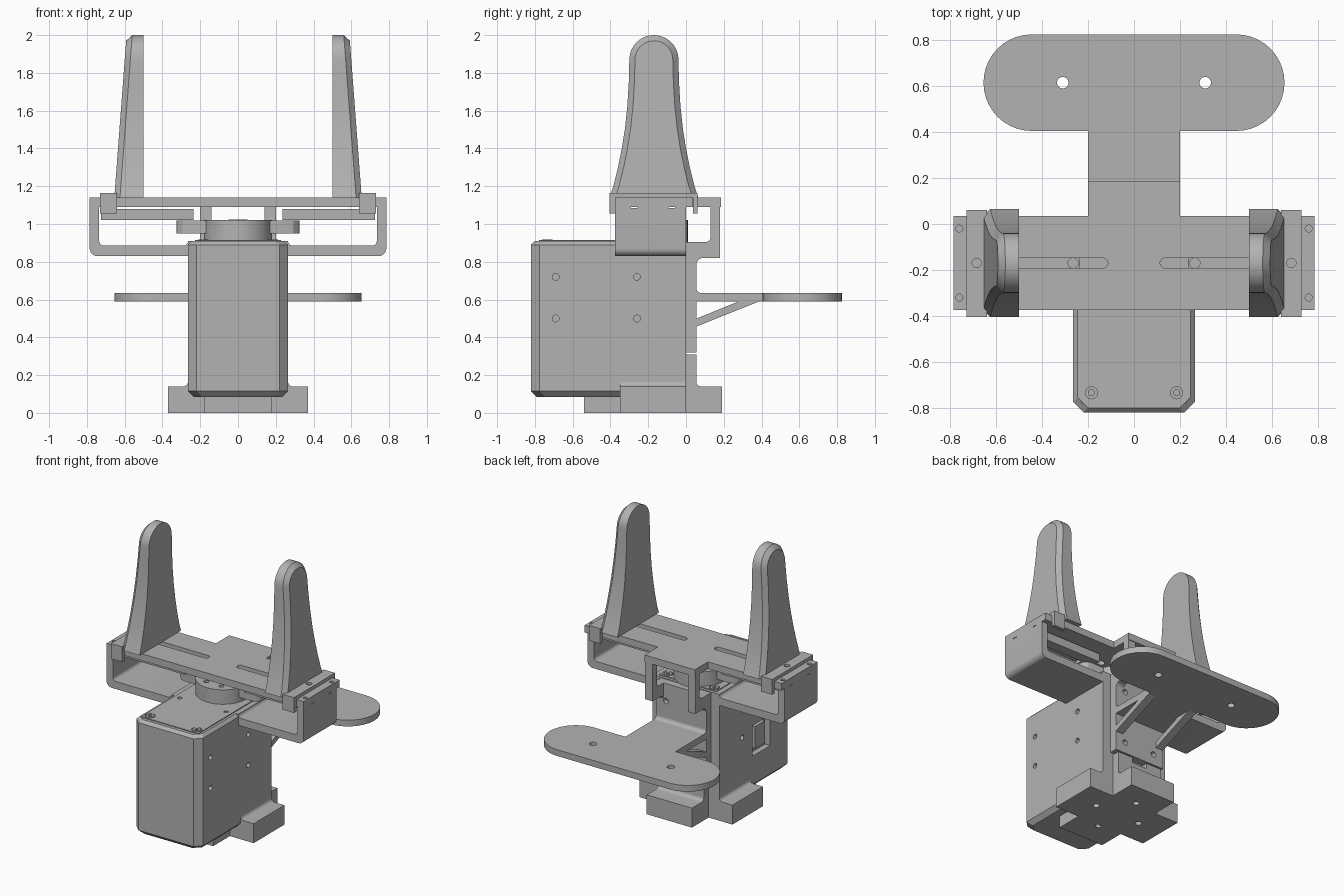
import bpy, bmesh
from math import sin, cos, pi, radians

if "Cube" in bpy.data.objects:
    bpy.data.objects.remove(bpy.data.objects["Cube"])

grey = bpy.data.materials.new("matte grey")
grey.use_nodes = True
COLOUR = (0.45, 0.45, 0.45, 1)
grey.diffuse_color = COLOUR
grey.node_tree.nodes["Principled BSDF"].inputs["Base Color"].default_value = COLOUR

CY = -0.17   # centre line of the rotating axis


def loft(name, loops):
    """Skin a stack of equal-length 3D loops and cap both ends."""
    bm = bmesh.new()
    rings = [[bm.verts.new(p) for p in loop] for loop in loops]
    n = len(rings[0])
    for a, b in zip(rings, rings[1:]):
        for i in range(n):
            j = (i + 1) % n
            bm.faces.new((a[i], a[j], b[j], b[i]))
    bm.faces.new(rings[0])
    bm.faces.new(rings[-1])
    bmesh.ops.recalc_face_normals(bm, faces=bm.faces)
    mesh = bpy.data.meshes.new(name)
    bm.to_mesh(mesh)
    bm.free()
    mesh.materials.append(grey)
    finish(mesh)
    obj = bpy.data.objects.new(name, mesh)
    bpy.context.scene.collection.objects.link(obj)
    return obj


def finish(mesh):
    mesh.shade_smooth()
    mesh.set_sharp_from_angle(angle=radians(28))


def prism(name, pts, axis, lo, hi):
    """Extrude a 2D profile along an axis."""
    place = {"x": lambda p, t: (t, p[0], p[1]),
             "y": lambda p, t: (p[0], t, p[1]),
             "z": lambda p, t: (p[0], p[1], t)}[axis]
    return loft(name, [[place(p, t) for p in pts] for t in (lo, hi)])


def box(name, x0, x1, y0, y1, z0, z1):
    return prism(name, [(x0, y0), (x1, y0), (x1, y1), (x0, y1)], "z", z0, z1)


def arc(cx, cy, r, a0, a1, n=6):
    return [(cx + r * cos(radians(a0 + (a1 - a0) * i / n)),
             cy + r * sin(radians(a0 + (a1 - a0) * i / n))) for i in range(n + 1)]


def rod(name, u, v, r, axis, lo, hi, n=24):
    return prism(name, arc(u, v, r, 0, 360 * (n - 1) / n, n - 1), axis, lo, hi)


def cut(obj, cutters):
    """Subtract the cutters and remove them."""
    for c in cutters:
        m = obj.modifiers.new("cut", "BOOLEAN")
        m.operation, m.solver, m.object = "DIFFERENCE", "EXACT", c
    bpy.context.view_layer.update()
    dg = bpy.context.evaluated_depsgraph_get()
    mesh = bpy.data.meshes.new_from_object(obj.evaluated_get(dg))
    obj.modifiers.clear()
    obj.data = mesh
    finish(mesh)
    for c in cutters:
        bpy.data.objects.remove(c)


SIDES = (("left", 1), ("right", -1))

# Motor housing with chamfered front corners and rims
def housing_loop(d, z):
    w, f, c = 0.265 - d, -0.82 + d, 0.045
    return [(-w, 0, z), (-w, f + c, z), (-w + c, f, z),
            (w - c, f, z), (w, f + c, z), (w, 0, z)]

housing = loft("motor_housing", [housing_loop(d, z) for d, z in
               ((0.03, 0.085), (0, 0.115), (0, 0.89), (0.02, 0.91))])
holes = [rod("hole", y, z, 0.018, "x", s * 0.235, s * 0.3)
         for _, s in SIDES for y in (-0.69, -0.26) for z in (0.5, 0.72)]
holes.append(box("window", -0.3, -0.225, -0.58, -0.38, 0.32, 0.54))
cut(housing, holes)
box("side_connector", -0.25, -0.22, -0.54, -0.43, 0.35, 0.51)

# Top cover and its screws
cover = box("top_cover", -0.228, 0.228, -0.778, -0.02, 0.9, 0.916)
cut(cover, [rod("hole", s * 0.185, y, r, "z", 0.907, 0.93)
            for _, s in SIDES for y, r in ((-0.735, 0.034), (-0.4, 0.015), (-0.06, 0.034))])
for side, s in SIDES:
    for end, y in (("front", -0.735), ("back", -0.06)):
        screw = rod(side + "_" + end + "_screw", s * 0.185, y, 0.028, "z", 0.9, 0.917)
        cut(screw, [rod("socket", s * 0.185, y, 0.014, "z", 0.908, 0.93, 6)])

# Rotating horn
rod("horn_hub", 0, CY, 0.18, "z", 0.905, 0.95, 40)
horn = rod("horn_disc", 0, CY, 0.18, "z", 0.95, 1.02, 48)
cut(horn, [rod("hole", 0.12 * cos(a * pi / 3), CY + 0.12 * sin(a * pi / 3), 0.018, "z", 1.0, 1.05)
           for a in range(6)])
prism("horn_arm", arc(0.265, CY, 0.06, -90, 90) + arc(-0.265, CY, 0.06, 90, 270), "z", 0.951, 1.019)
rod("horn_bolt", 0, CY, 0.05, "z", 1.0, 1.025)

# Cross-shaped foot
half = [(0.37, 0), (0.37, 0.14)] + arc(0.29, 0.165, 0.025, -90, -180)
foot = [prism("foot_cross_block", half + [(-x, z) for x, z in reversed(half)], "y", -0.35, 0),
        box("foot_front_tongue", -0.18, 0.18, -0.54, -0.35, 0, 0.086),
        prism("foot_back_block", [(0, 0), (0.19, 0), (0.19, 0.14)]
              + arc(0.08, 0.165, 0.025, -90, -180) + [(0.055, 0.31), (0, 0.31)], "x", -0.18, 0.18)]
cut(foot[0], [rod("hole", s * 0.18, CY, 0.022, "z", -0.1, 0.06) for _, s in SIDES])
cut(foot[1], [rod("hole", 0, -0.36, 0.022, "z", -0.1, 0.06)])
cut(foot[2], [rod("hole", 0, 0.02, 0.022, "z", -0.1, 0.06),
              box("notch", -0.06, 0.06, -0.1, 0.1, 0.27, 0.4)])

# Back plate with screw holes
back = box("back_plate", -0.2, 0.2, -0.01, 0.055, 0.32, 0.905)
cut(back, [rod("hole", s * 0.12, z, 0.02, "y", 0.02, 0.1) for _, s in SIDES for z in (0.4, 0.78)])

for side, s in SIDES:
    # Side arm of the carrying bracket
    profile = ([(0.2, 0.83)] + arc(0.745, 0.87, 0.04, -90, 0) + [(0.785, 1.1), (0.735, 1.1)]
               + arc(0.71, 0.91, 0.025, 0, -90) + arc(0.29, 0.91, 0.025, -90, -180) + [(0.2, 0.91)])
    arm = prism(side + "_bracket_arm", [(s * x, z) for x, z in profile], "y", -0.375, 0)
    cut(arm, [box("slot", s * 0.7, s * 0.85, y - 0.017, y + 0.017, 1.085, 1.12)
              for y in (-0.275, -0.075)])

    # Back leg that carries the top plate
    leg = ([(0.05, 0.785)] + arc(0.09, 0.785, 0.035, 180, 90)
           + [(0.18, 0.82), (0.18, 1.1), (0.13, 1.1)]
           + arc(0.105, 0.93, 0.025, 0, -90) + [(0.05, 0.905)])
    prism(side + "_back_leg", leg, "x", s * 0.14, s * 0.2)

    # Diagonal strut below the rear paddle
    prism(side + "_paddle_strut", [(0.05, 0.455), (0.4, 0.595), (0.29, 0.595), (0.05, 0.497)],
          "x", s * 0.14, s * 0.2)

# Rear paddle
edge = [(0.2, 0.05), (0.2, 0.405)] + arc(0.445, 0.615, 0.21, -90, 90, 20)
paddle = prism("rear_paddle", edge + [(-x, y) for x, y in reversed(edge)], "z", 0.59, 0.635)
cut(paddle, [rod("hole", s * 0.31, 0.615, 0.025, "z", 0.5, 0.7) for _, s in SIDES])
prism("paddle_fillet", [(0.05, 0.63)] + arc(0.08, 0.66, 0.025, -90, -180) + [(0.05, 0.66)],
      "x", -0.2, 0.2)

# Slotted top plate with rear tab
edge = [(0.785, -0.375), (0.785, 0.035), (0.2, 0.035), (0.2, 0.185)]
top = prism("top_plate", edge + [(-x, y) for x, y in reversed(edge)], "z", 1.09, 1.14)
cuts = []
for _, s in SIDES:
    cuts.append(prism("slot", [(s * x, y) for x, y in
                arc(0.6, CY, 0.022, -90, 90) + arc(0.135, CY, 0.022, 90, 270)], "z", 1, 1.2))
    cuts += [rod("hole", s * 0.76, y, 0.015, "z", 1.11, 1.2) for y in (-0.02, -0.32)]
cut(top, cuts)


# Gripping fingers, tapered and chamfered on the outside
def finger_outline(d):
    flank = ((1.14, 0.235), (1.2, 0.215), (1.3, 0.19), (1.4, 0.17),
             (1.5, 0.154), (1.62, 0.141), (1.75, 0.133))
    up = [(CY + w - d, z) for z, w in flank]
    down = [(CY - w + d, z) for z, w in reversed(flank)]
    return up + arc(CY, 1.87, 0.13 - d, 0, 180, 20) + down


def slope(z):
    return 0.655 - 0.065 * (z - 1.14) / 0.86


for side, s in SIDES:
    loft(side + "_finger", [
        [(s * 0.5, y, z) for y, z in finger_outline(0)],
        [(s * (slope(z) - 0.03), y, z) for y, z in finger_outline(0)],
        [(s * slope(z), y, z) for y, z in finger_outline(0.03)]])

    # Clamp cap wrapped over the plate edges
    cap = prism(side + "_clamp_cap", [(-0.405, 1.055), (-0.376, 1.055), (-0.376, 1.141),
                (0.036, 1.141), (0.036, 1.055), (0.062, 1.055), (0.062, 1.165), (-0.405, 1.165)],
                "x", s * 0.64, s * 0.73)
    cut(cap, [rod("hole", s * 0.685, CY, 0.02, "z", 1.15, 1.2)])

    # Sliding bar below the plate
    bar = box(side + "_slider_bar", s * 0.235, s * 0.725, -0.27, -0.07, 1.02, 1.08)
    cut(bar, [rod("hole", s * 0.265, CY, 0.022, "z", 1, 1.1),
              box("groove", s * 0.33, s * 0.7, CY - 0.03, CY + 0.03, 1, 1.045)])
